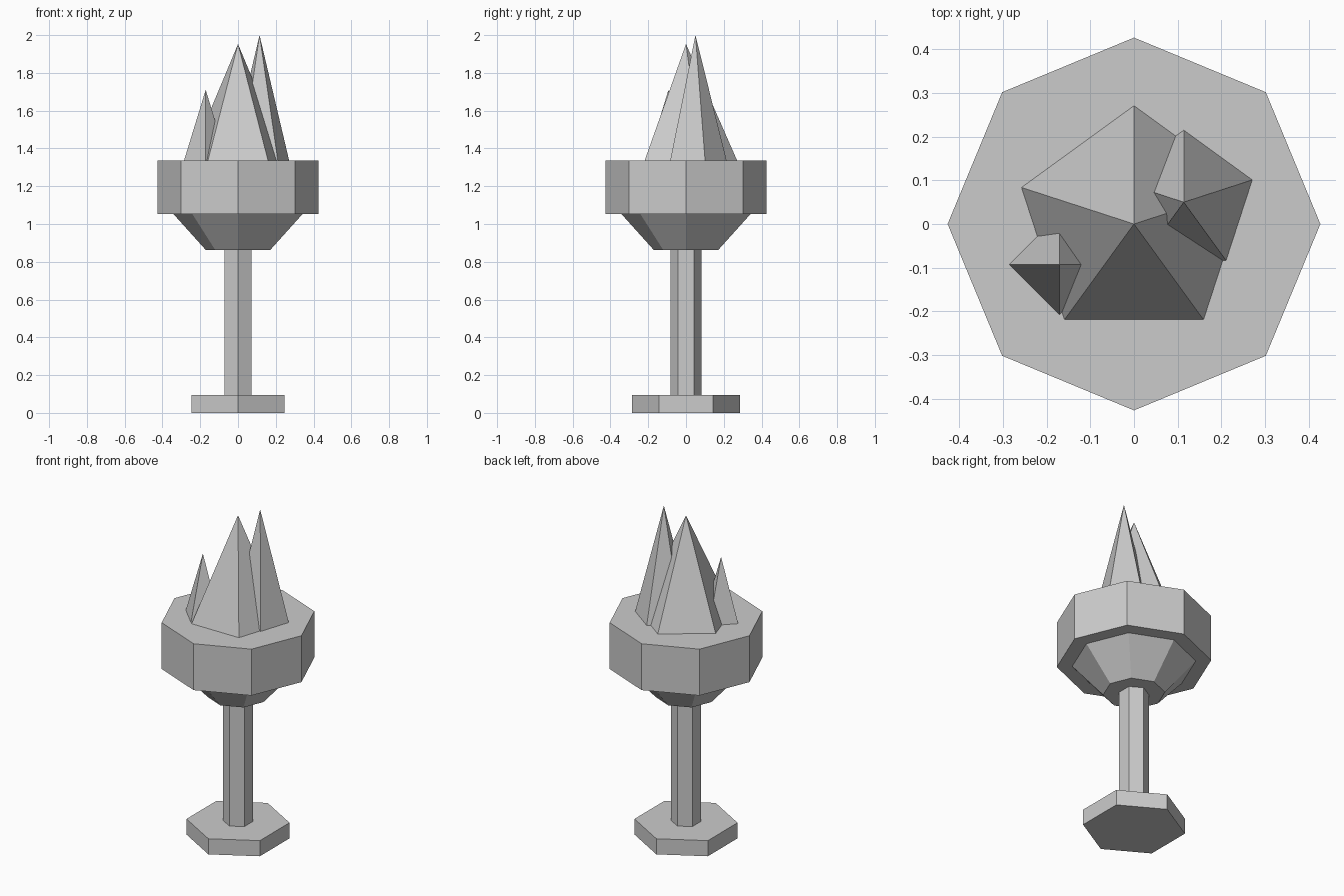
import bpy

if "Cube" in bpy.data.objects:
    bpy.data.objects.remove(bpy.data.objects["Cube"])


def tier(name, sides, r_low, r_high, z_low, z_high, x=0.0, y=0.0):
    """Flat-sided prism, frustum or spike with one corner on the +y side."""
    bpy.ops.mesh.primitive_cone_add(
        vertices=sides, radius1=r_low, radius2=r_high, depth=z_high - z_low,
        location=(x, y, (z_low + z_high) / 2))
    bpy.context.object.name = name


# Foot and stem
tier("foot", 6, 0.285, 0.285, 0.0, 0.095)
tier("stem", 6, 0.083, 0.083, 0.095, 0.863)

# Tapered bowl and heavy rim
tier("bowl", 8, 0.171, 0.342, 0.863, 1.053)
tier("rim", 8, 0.427, 0.427, 1.053, 1.335)

# Flame spikes: name, sides, radius, tip height, x, y
for name, sides, radius, tip, x, y in (
        ("flame_center", 5, 0.271, 1.953, 0.0, 0.0),
        ("flame_right", 5, 0.165, 2.0, 0.114, 0.05),
        ("flame_left", 4, 0.115, 1.71, -0.171, -0.093)):
    tier(name, sides, radius, 0.0, 1.335, tip, x, y)
